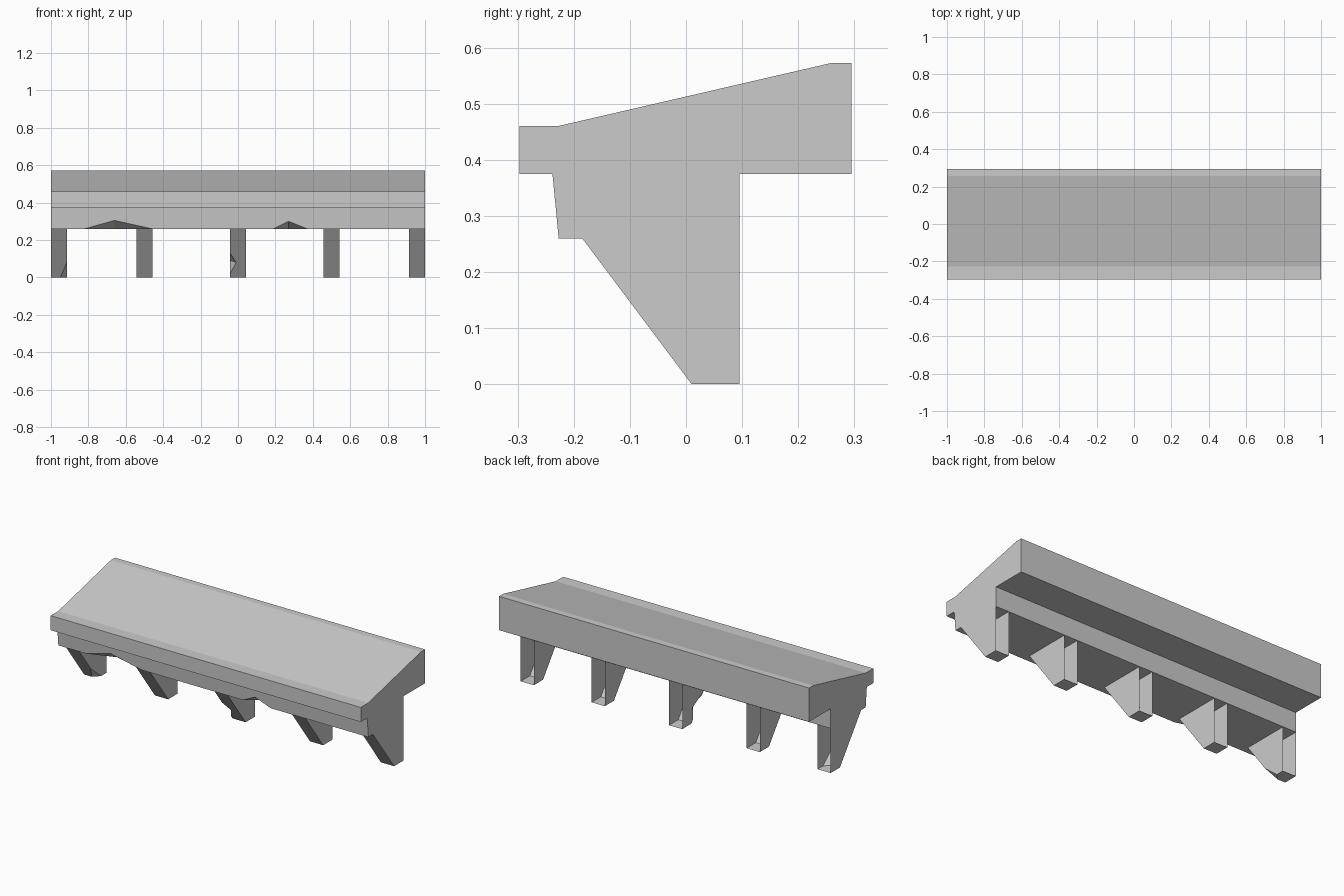
import bpy
import bmesh

cube = bpy.data.objects.get("Cube")
if cube:
    bpy.data.objects.remove(cube, do_unlink=True)

stone = bpy.data.materials.new("grey stone")
stone.use_nodes = True
colour = (0.6, 0.6, 0.6, 1)
stone.diffuse_color = colour
stone.node_tree.nodes["Principled BSDF"].inputs["Base Color"].default_value = colour


def make_object(name, bm):
    bmesh.ops.recalc_face_normals(bm, faces=bm.faces)
    mesh = bpy.data.meshes.new(name)
    bm.to_mesh(mesh)
    bm.free()
    mesh.materials.append(stone)
    obj = bpy.data.objects.new(name, mesh)
    bpy.context.collection.objects.link(obj)
    return obj


def extrude_profile(name, profile, x0, x1):
    """Sweep a side profile of (y, z) points from x0 to x1."""
    bm = bmesh.new()
    face = bm.faces.new([bm.verts.new((x0, y, z)) for y, z in profile])
    swept = bmesh.ops.extrude_face_region(bm, geom=[face])["geom"]
    verts = [v for v in swept if isinstance(v, bmesh.types.BMVert)]
    bmesh.ops.translate(bm, verts=verts, vec=(x1 - x0, 0, 0))
    return make_object(name, bm)


def chip(obj, points):
    """Knock a convex chip out of an object."""
    bm = bmesh.new()
    for p in points:
        bm.verts.new(p)
    bmesh.ops.convex_hull(bm, input=bm.verts)
    cutter = make_object("chip_cutter", bm)
    cutter.hide_render = True
    mod = obj.modifiers.new("chip", "BOOLEAN")
    mod.operation = "DIFFERENCE"
    mod.solver = "EXACT"
    mod.object = cutter
    graph = bpy.context.evaluated_depsgraph_get()
    mesh = bpy.data.meshes.new_from_object(obj.evaluated_get(graph))
    obj.modifiers.clear()
    obj.data = mesh
    bpy.data.objects.remove(cutter, do_unlink=True)


# Ledge slab with sloping top, front lip and lower beam
BACK, UNDER = 0.095, 0.26
ledge = extrude_profile("ledge", [
    (-0.297, 0.375), (-0.297, 0.46), (-0.228, 0.46), (0.257, 0.572), (0.295, 0.572),
    (0.295, 0.375), (BACK, 0.375), (BACK, UNDER), (-0.227, UNDER), (-0.238, 0.375)], -1, 1)

# Chips along the lower front edge of the beam
for left, top, right, height in ((-0.82, -0.66, -0.46, 0.305), (0.19, 0.27, 0.37, 0.3)):
    chip(ledge, [(left, -0.227, UNDER), (right, -0.227, UNDER), (top, -0.231, height),
                 (top, -0.17, UNDER), (top, -0.27, 0.22)])

# Five tapered brackets
brackets = []
for i, x in enumerate((-0.9575, -0.5, 0, 0.5, 0.9575)):
    brackets.append(extrude_profile(f"bracket_{i + 1}", [
        (0.01, 0), (BACK, 0), (BACK, UNDER), (-0.185, UNDER)], x - 0.0425, x + 0.0425))

# Chipped edges on the end bracket and the middle bracket
chip(brackets[0], [(-0.95, 0.01, 0), (-0.915, -0.05, 0.08), (-0.915, 0.045, 0),
                   (-0.89, -0.04, -0.03)])
chip(brackets[2], [(-0.0425, -0.09, 0.14), (-0.0425, -0.005, 0.02), (-0.01, -0.05, 0.08),
                   (-0.0425, 0.0, 0.09), (-0.07, -0.09, 0.07)])

# Brackets are open at the wall side and where they meet the beam
for obj in brackets:
    bm = bmesh.new()
    bm.from_mesh(obj.data)
    hidden = [f for f in bm.faces if all(abs(v.co.y - BACK) < 1e-4 for v in f.verts)
              or all(abs(v.co.z - UNDER) < 1e-4 for v in f.verts)]
    bmesh.ops.delete(bm, geom=hidden, context="FACES")
    bm.to_mesh(obj.data)
    bm.free()
